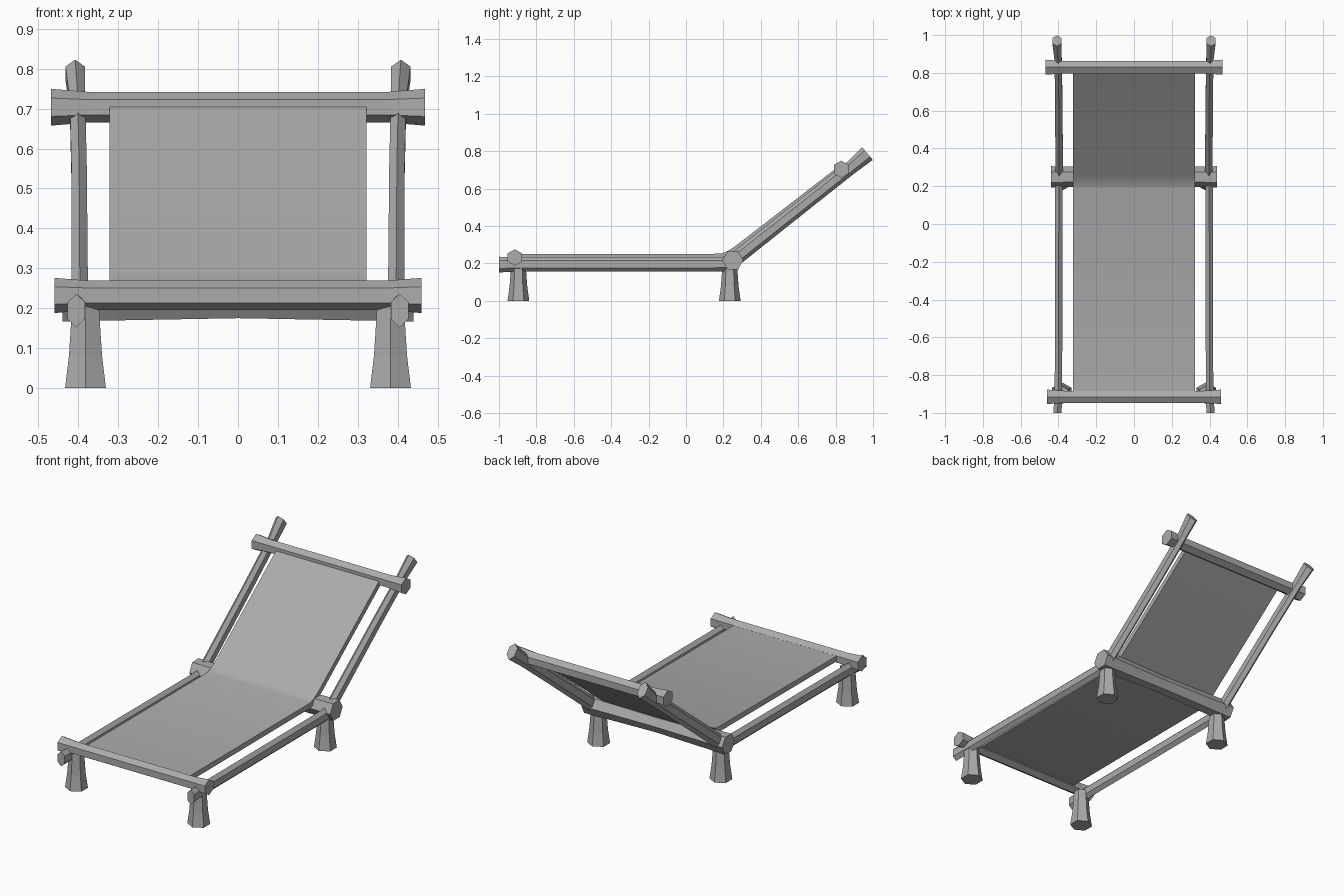
import bpy, math
from mathutils import Vector

if "Cube" in bpy.data.objects:
    bpy.data.objects.remove(bpy.data.objects["Cube"])

# dark grey shared by all parts
grey = bpy.data.materials.new("dark_grey")
grey.diffuse_color = (0.41, 0.41, 0.41, 1)
grey.use_nodes = True
grey.node_tree.nodes["Principled BSDF"].inputs["Base Color"].default_value = grey.diffuse_color


def make_mesh(name, verts, faces):
    mesh = bpy.data.meshes.new(name)
    mesh.from_pydata([tuple(v) for v in verts], [], faces)
    mesh.update()
    mesh.materials.append(grey)
    ob = bpy.data.objects.new(name, mesh)
    bpy.context.collection.objects.link(ob)
    return ob


def pole(name, rings, u, v, squash=1.0, turn=0.0, mirror=False):
    """Six-sided pole through (centre, radius) rings; u and v span its cross-section."""
    u, v = Vector(u).normalized() * squash, Vector(v).normalized()
    if u.cross(v).dot(Vector(rings[-1][0]) - Vector(rings[0][0])) < 0:
        u = -u
    verts, faces, n = [], [], 6
    for c, r in rings:
        for i in range(n):
            a = math.tau * i / n + turn
            verts.append(Vector(c) + r * (u * math.sin(-a) + v * math.cos(a)))
    for k in range(len(rings) - 1):
        for i in range(n):
            j = (i + 1) % n
            faces.append((k * n + i, k * n + j, (k + 1) * n + j, (k + 1) * n + i))
    faces.append(tuple(reversed(range(n))))
    faces.append(tuple(range((len(rings) - 1) * n, len(rings) * n)))
    ob = make_mesh(name, verts, faces)
    if mirror:
        m = ob.modifiers.new("mirror", 'MIRROR')
        m.use_axis = (True, False, False)
    return ob


X, Y, Z = (1, 0, 0), (0, 1, 0), (0, 0, 1)

# legs, flared towards the floor
for name, y in (("front_legs", -0.896), ("back_legs", 0.234)):
    pole(name, [((0.382, y, 0), 0.058), ((0.382, y, 0.08), 0.047),
                ((0.382, y, 0.205), 0.038)], X, Y, squash=1.02, mirror=True)

# long side rails of the seat
pole("seat_rails", [((0.405, -1.0, 0.194), 0.042), ((0.400, -0.88, 0.196), 0.038),
                    ((0.398, 0.15, 0.196), 0.038), ((0.398, 0.25, 0.198), 0.04)],
     X, Z, squash=0.6, mirror=True)

# sloping rails of the backrest
pole("back_rails", [((0.396, 0.245, 0.209), 0.038), ((0.398, 0.66, 0.537), 0.036),
                    ((0.402, 0.88, 0.711), 0.036), ((0.408, 0.970, 0.788), 0.045)],
     X, (0, -0.64, 0.77), squash=0.62, mirror=True)

# cross bars, flared at both ends
for name, y, z, half, knee, r_end, r_mid, turn in (
        ("front_crossbar", -0.915, 0.232, 0.46, 0.37, 0.044, 0.037, 0),
        ("middle_crossbar", 0.25, 0.2165, 0.44, 0.0, 0.056, 0.047, math.radians(32)),
        ("top_crossbar", 0.83, 0.7035, 0.468, 0.37, 0.046, 0.038, 0)):
    xs = [-half, -knee, knee, half] if knee else [-half, 0, half]
    pole(name, [((x, y, z), r_end if abs(x) == half else r_mid) for x in xs],
         Y, Z, turn=turn)

# canvas: one thick sheet bent softly at the hinge
profile = [(-0.905, 0.25), (0.185, 0.252), (0.21, 0.260), (0.235, 0.274),
           (0.265, 0.294), (0.82, 0.722)]
thick = 0.03
lower = []
for i, p in enumerate(profile):
    a, b = Vector(profile[max(i - 1, 0)]), Vector(profile[min(i + 1, len(profile) - 1)])
    t = (b - a).normalized()
    lower.append((p[0] + t.y * thick, p[1] - t.x * thick))
outline = profile + lower[::-1]
n, w = len(outline), 0.322
verts = [(s * w, y, z) for s in (-1, 1) for y, z in outline]
faces = [(i, n + i, n + (i + 1) % n, (i + 1) % n) for i in range(n)]
for k in range(len(profile) - 1):
    q = (k, k + 1, n - 2 - k, n - 1 - k)
    faces += [q, tuple(n + i for i in reversed(q))]
canvas = make_mesh("canvas", verts, faces)
bpy.context.view_layer.objects.active = canvas
canvas.select_set(True)
bpy.ops.object.shade_smooth_by_angle(angle=math.radians(30))
